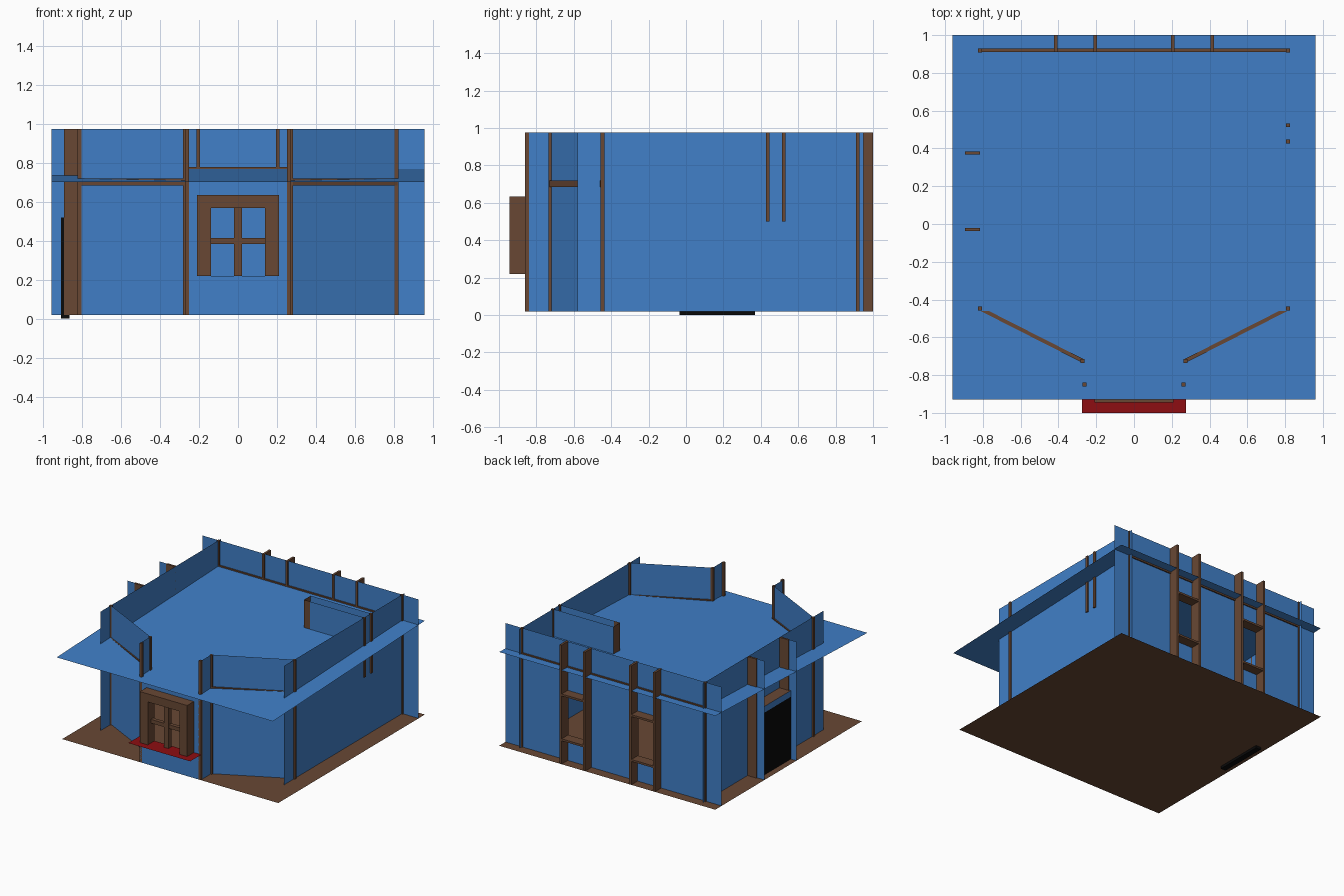
import bpy

if "Cube" in bpy.data.objects:
    bpy.data.objects.remove(bpy.data.objects["Cube"])

def material(name, rgb):
    m = bpy.data.materials.new(name)
    m.diffuse_color = (*rgb, 1)
    m.use_nodes = True
    m.node_tree.nodes["Principled BSDF"].inputs["Base Color"].default_value = m.diffuse_color
    return m

BLUE = material("blue", (0.052, 0.215, 0.58))
BROWN = material("brown", (0.14, 0.064, 0.034))
RED = material("red", (0.27, 0.004, 0.006))
BLACK = material("black", (0.003, 0.003, 0.003))
LOW, TOP = 0.02, 0.975

def mesh(name, verts, faces, mat):
    me = bpy.data.meshes.new(name)
    me.from_pydata(verts, [], faces)
    me.materials.append(mat)
    ob = bpy.data.objects.new(name, me)
    bpy.context.collection.objects.link(ob)
    return ob

def wall(name, p, q, mat=BLUE, z0=LOW, z1=TOP):
    """thin upright sheet from p to q"""
    return mesh(name, [(*p, z0), (*q, z0), (*q, z1), (*p, z1)], [(0, 1, 2, 3)], mat)

def plate(name, x0, x1, y0, y1, za, zb, mat):
    """thin level sheet, za at the front edge and zb at the back edge"""
    return mesh(name, [(x0, y0, za), (x1, y0, za), (x1, y1, zb), (x0, y1, zb)], [(0, 1, 2, 3)], mat)

def prism(name, p, q, t, z0, z1, mat=BROWN):
    """bar of thickness t running from p to q"""
    dx, dy = q[0] - p[0], q[1] - p[1]
    n = (dx * dx + dy * dy) ** 0.5
    ox, oy = -dy / n * t / 2, dx / n * t / 2
    base = [(p[0] + ox, p[1] + oy), (p[0] - ox, p[1] - oy),
            (q[0] - ox, q[1] - oy), (q[0] + ox, q[1] + oy)]
    v = [(*b, z0) for b in base] + [(*b, z1) for b in base]
    f = [(3, 2, 1, 0), (4, 5, 6, 7)] + [(i, (i + 1) % 4, (i + 1) % 4 + 4, i + 4) for i in range(4)]
    return mesh(name, v, f, mat)

def box(name, x0, x1, y0, y1, z0, z1, mat=BROWN):
    ym = (y0 + y1) / 2
    return prism(name, (x0, ym), (x1, ym), y1 - y0, z0, z1, mat)

def post(name, x, y, z0=LOW, z1=TOP):
    return box(name, x - 0.01, x + 0.01, y - 0.01, y + 0.01, z0, z1)

# Ground floor and the gently sloping upper floor
plate("ground_floor", -0.96, 0.96, -0.86, 1.0, LOW, LOW, BROWN)
plate("upper_floor", -0.96, 0.96, -0.93, 1.0, 0.703, 0.773, BLUE)

# Walls and posts on both sides
for s, side in ((-1, "left"), (1, "right")):
    wall(side + "_wall", (s * 0.815, -0.58), (s * 0.815, 0.95))
    wall(side + "_angled_wall", (s * 0.27, -0.725), (s * 0.815, -0.448))
    wall(side + "_bay_wall", (s * 0.27, -0.86), (s * 0.27, -0.725))
    prism(side + "_angled_beam", (s * 0.27, -0.725), (s * 0.815, -0.448), 0.02, 0.685, 0.72)
    post(side + "_back_post", s * 0.815, 0.918)
    post(side + "_middle_post", s * 0.815, -0.447)
    post(side + "_inner_bay_post", s * 0.272, -0.725)
    post(side + "_outer_bay_post", s * 0.262, -0.85)

# Front bay wall around the window opening
wall("bay_wall_below", (-0.27, -0.86), (0.27, -0.86), z1=0.22)
wall("bay_wall_above", (-0.27, -0.86), (0.27, -0.86), z0=0.57, z1=0.705)
for s in (-1, 1):
    wall("bay_wall_side", (s * 0.27, -0.86), (s * 0.14, -0.86), z0=0.22, z1=0.57)

# Front window box with crossbars and red sill
for s in (-1, 1):
    box("window_jamb", s * 0.175 - 0.035, s * 0.175 + 0.035, -0.945, -0.86, 0.22, 0.57)
box("window_head", -0.21, 0.21, -0.945, -0.86, 0.57, 0.635)
box("window_mullion", -0.02, 0.02, -0.91, -0.87, 0.22, 0.57)
box("window_crossbar", -0.14, 0.14, -0.905, -0.875, 0.385, 0.415)
plate("window_sill", -0.275, 0.275, -1.0, -0.86, 0.225, 0.225, RED)

# Back wall with two window openings
edges = (-0.96, -0.415, -0.205, 0.205, 0.415, 0.96)
for i in range(5):
    p, q = (edges[i], 0.92), (edges[i + 1], 0.92)
    if i % 2 == 0:
        wall("back_wall", p, q)
    else:
        wall("back_wall_below", p, q, z1=0.22)
        wall("back_wall_above", p, q, z0=0.575)
        for z in (0.215, 0.575):
            box("back_window_shelf", p[0], q[0], 0.915, 0.998, z - 0.008, z + 0.008)
for x in edges[1:5]:
    box("back_fin", x - 0.009, x + 0.009, 0.91, 1.0, LOW, TOP)
box("back_beam", -0.815, 0.815, 0.91, 0.93, 0.758, 0.78)

# Left doorway: fins, posts, door and lintel
for y in (-0.03, 0.375):
    wall("door_fin", (-0.96, y), (-0.815, y))
    box("door_post", -0.895, -0.815, y - 0.008, y + 0.008, LOW, TOP)
box("door", -0.91, -0.865, -0.035, 0.37, 0.0, 0.52, BLACK)
wall("door_header", (-0.91, -0.03), (-0.91, 0.375), z0=0.52, z1=0.57)
plate("door_lintel", -0.91, -0.815, -0.03, 0.375, 0.57, 0.57, BROWN)

# Hanging partition inside the right wall
for y in (0.437, 0.523):
    post("partition_post", 0.815, y, 0.5)
    wall("partition_panel", (0.335 if y < 0.5 else 0.28, y), (0.815, y), z0=0.5)
wall("partition_end", (0.28, 0.437), (0.28, 0.523), BROWN, 0.5)
wall("partition_end_front", (0.28, 0.437), (0.335, 0.437), BROWN, 0.5)
